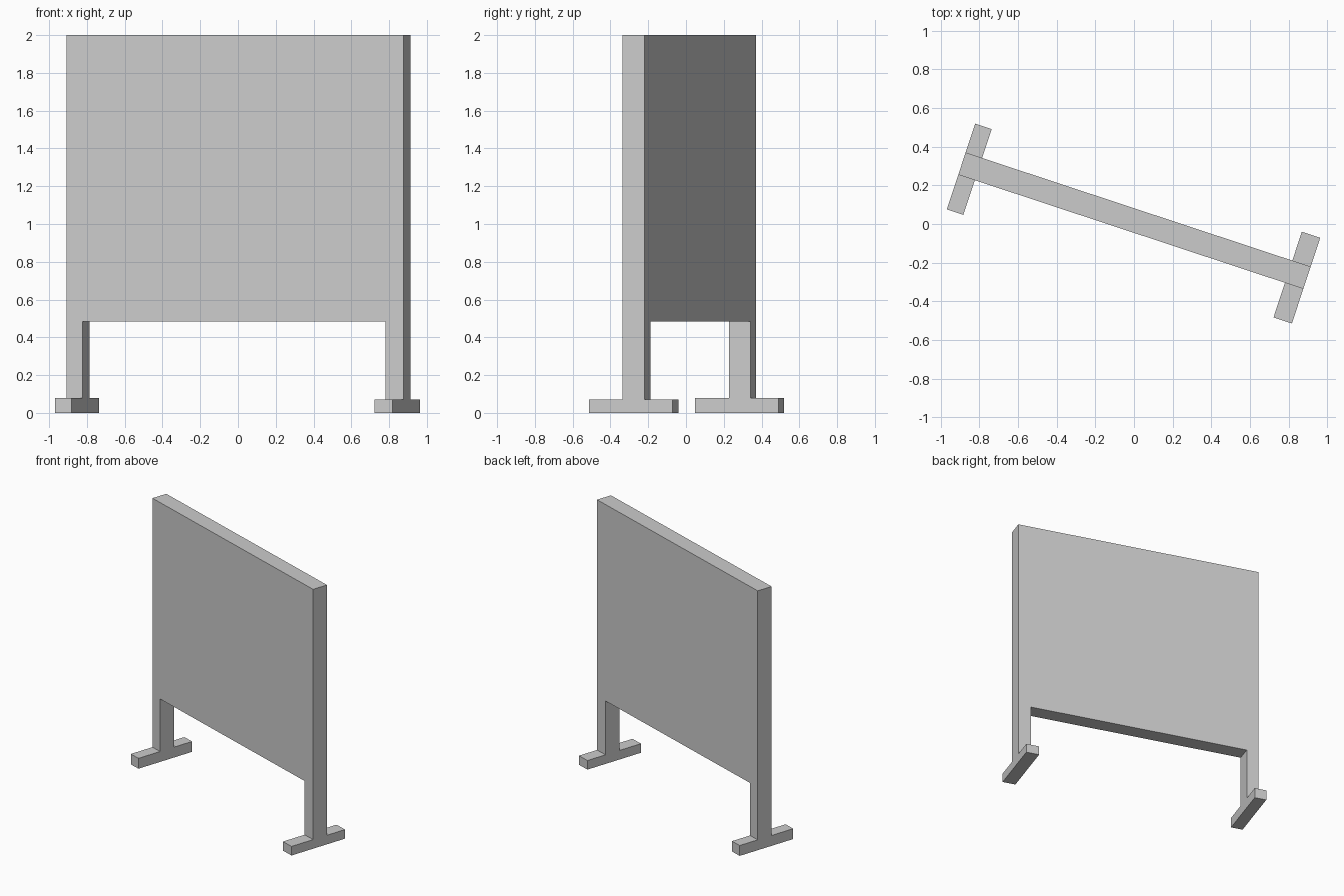
import bpy, bmesh, math
from mathutils import Matrix

if "Cube" in bpy.data.objects:
    bpy.data.objects.remove(bpy.data.objects["Cube"])

TURN = Matrix.Rotation(math.radians(-18.3), 4, 'Z')


def extrude_profile(name, profile, v0, v1):
    """Extrude an (along, height) outline through the depth v0..v1, then turn it."""
    bm = bmesh.new()
    face = bm.faces.new([bm.verts.new((u, v0, z)) for u, z in profile])
    new = bmesh.ops.extrude_face_region(bm, geom=[face])["geom"]
    moved = [g for g in new if isinstance(g, bmesh.types.BMVert)]
    bmesh.ops.translate(bm, verts=moved, vec=(0, v1 - v0, 0))
    bmesh.ops.recalc_face_normals(bm, faces=bm.faces[:])
    bm.transform(TURN)
    mesh = bpy.data.meshes.new(name)
    bm.to_mesh(mesh)
    bm.free()
    obj = bpy.data.objects.new(name, mesh)
    bpy.context.collection.objects.link(obj)
    return obj


left, right = -0.943, 0.937            # outer ends of the board
left_in, right_in = -0.853, 0.837      # inner sides of the legs
left_foot_h, right_foot_h = 0.08, 0.07
opening = 0.485

# Board with its two legs, one outline resting on the feet
extrude_profile("board_and_legs", [
    (left, left_foot_h), (left_in, left_foot_h), (left_in, opening),
    (right_in, opening), (right_in, right_foot_h), (right, right_foot_h),
    (right, 2.0), (left, 2.0)], -0.0435, 0.0775)

# Feet, flush with the board ends
for name, a, b, h in (("left_foot", left, left_in, left_foot_h),
                      ("right_foot", right_in, right, right_foot_h)):
    extrude_profile(name, [(a, 0), (b, 0), (b, h), (a, h)], -0.232, 0.235)
